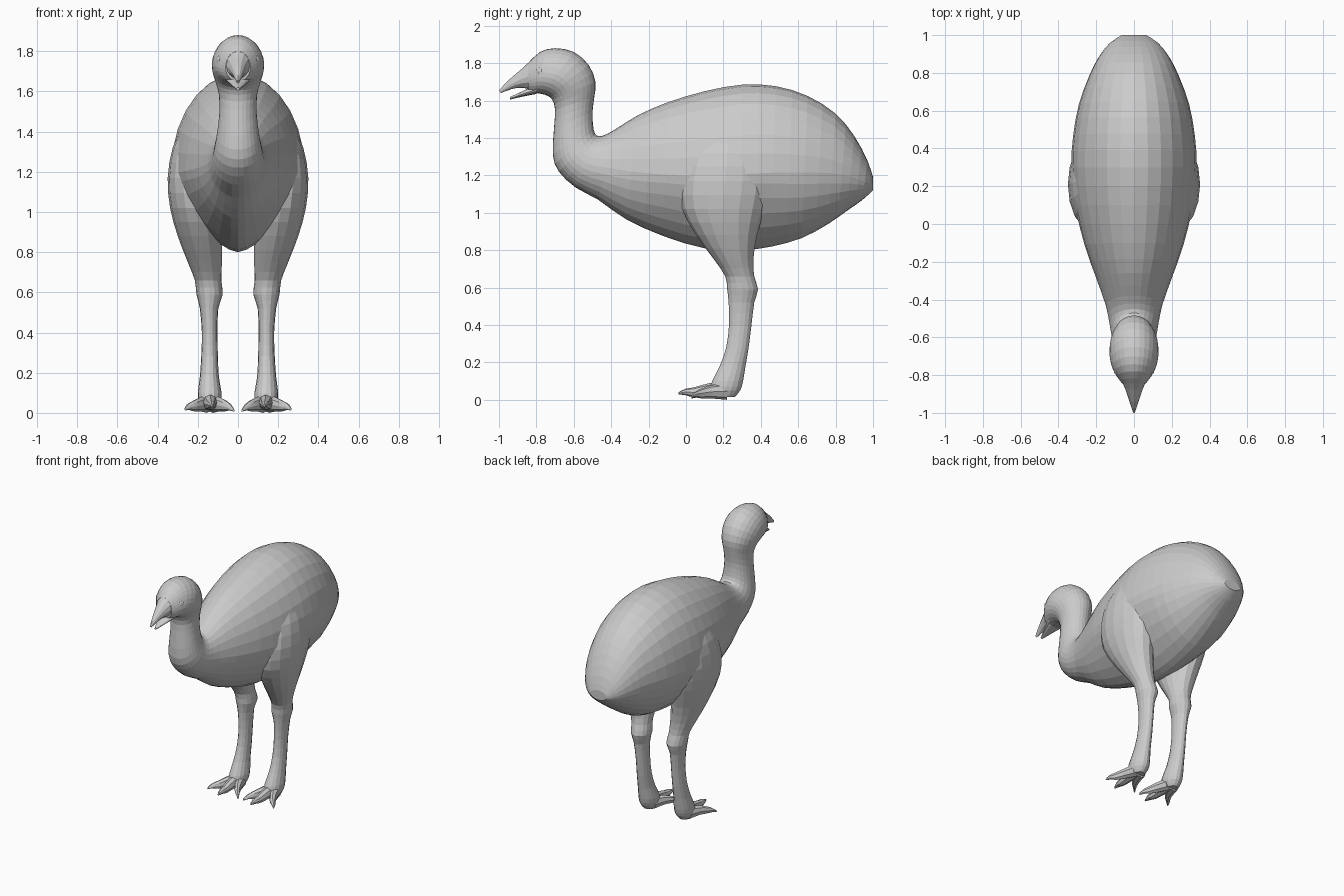
import bpy, bmesh, math
from mathutils import Vector


def smooth_rows(rows, steps):
    """Catmull-Rom interpolation through rows of numbers."""
    out = []
    for i in range(len(rows) - 1):
        a, b, c, d = (rows[max(i - 1, 0)], rows[i], rows[i + 1], rows[min(i + 2, len(rows) - 1)])
        for k in range(steps):
            t = k / steps
            out.append([0.5 * (2 * q + (r - p) * t + (2 * p - 5 * q + 4 * r - s) * t * t
                               + (3 * q - p - 3 * r + s) * t ** 3)
                        for p, q, r, s in zip(a, b, c, d)])
    return out + [list(rows[-1])]


def loft(name, rings, mirror=False):
    """Skin a list of point rings, with closed ends."""
    bm = bmesh.new()
    loops = [[bm.verts.new(p) for p in ring] for ring in rings]
    n = len(loops[0])
    for a, b in zip(loops, loops[1:]):
        for i in range(n):
            j = (i + 1) % n
            bm.faces.new((a[i], a[j], b[j], b[i]))
    bm.faces.new(loops[0])
    bm.faces.new(loops[-1])
    bmesh.ops.recalc_face_normals(bm, faces=bm.faces)
    me = bpy.data.meshes.new(name)
    bm.to_mesh(me)
    bm.free()
    ob = bpy.data.objects.new(name, me)
    bpy.context.collection.objects.link(ob)
    if mirror:
        ob.modifiers.new("Mirror", "MIRROR").use_mirror_merge = False
    return ob


def upright_ring(row, n, keel=True):
    """Ring across x from a top point, a bottom point and a half width; the belly is keeled."""
    ty, tz, by, bz, w = row
    top, bot = Vector((0, ty, tz)), Vector((0, by, bz))
    mid = bot.lerp(top, 0.46)
    blend = min(max((by + 0.55) / 0.4, 0), 1) if keel else 0
    blend *= 1 - min(max((by - 0.4) / 0.5, 0), 0.8)
    power = 2 - 0.5 * blend
    pts = []
    for i in range(n):
        a = 2 * math.pi * i / n
        c, s = math.cos(a), math.sin(a)
        if s >= 0:
            p = mid + (top - mid) * s
        else:
            s = abs(s) ** (2 / power)
            c = math.copysign(abs(c) ** (2 / power), c)
            p = mid + (bot - mid) * s
        pts.append(p + Vector((w * c, 0, 0)))
    return pts


def flat_ring(row, n):
    """Horizontal ellipse from z, y range and x range."""
    z, y0, y1, x0, x1 = row
    return [((x0 + x1) / 2 + (x1 - x0) / 2 * math.cos(2 * math.pi * i / n),
             (y0 + y1) / 2 + (y1 - y0) / 2 * math.sin(2 * math.pi * i / n), z) for i in range(n)]


def toe_ring(row, n=8):
    """Cross-section of a toe in the xz plane: centre, half width, half height."""
    x, y, z, w, h = row
    return [(x + w * math.cos(2 * math.pi * i / n), y,
             max(0, z + h * math.sin(2 * math.pi * i / n))) for i in range(n)]


# Body, neck and head as one skin: top y, top z, bottom y, bottom z, half width
body = [
    (1.0, 1.19, 1.0, 1.12, 0.065),
    (0.97, 1.28, 0.945, 1.07, 0.13),
    (0.90, 1.41, 0.86, 1.01, 0.19),
    (0.80, 1.53, 0.76, 0.94, 0.24),
    (0.65, 1.625, 0.62, 0.865, 0.292),
    (0.48, 1.677, 0.46, 0.82, 0.322),
    (0.30, 1.685, 0.30, 0.80, 0.332),
    (0.10, 1.65, 0.10, 0.81, 0.312),
    (-0.10, 1.59, -0.12, 0.875, 0.262),
    (-0.26, 1.52, -0.32, 0.965, 0.198),
    (-0.38, 1.445, -0.47, 1.07, 0.15),
    (-0.45, 1.41, -0.59, 1.135, 0.13),
    (-0.485, 1.42, -0.68, 1.22, 0.118),
    (-0.497, 1.47, -0.712, 1.31, 0.105),
    (-0.50, 1.54, -0.706, 1.45, 0.093),
    (-0.49, 1.62, -0.70, 1.55, 0.095),
    (-0.484, 1.70, -0.715, 1.605, 0.112),
    (-0.52, 1.79, -0.74, 1.625, 0.127),
    (-0.60, 1.86, -0.77, 1.635, 0.13),
    (-0.70, 1.88, -0.80, 1.64, 0.117),
    (-0.78, 1.86, -0.825, 1.64, 0.092),
    (-0.845, 1.80, -0.845, 1.65, 0.062),
]
loft("body_neck_head", [upright_ring(r, 28) for r in smooth_rows(body, 2)])

# Open beak
upper = [(-0.82, 1.825, -0.82, 1.66, 0.07), (-0.875, 1.772, -0.88, 1.668, 0.045),
         (-0.94, 1.717, -0.93, 1.662, 0.026), (-1.0, 1.655, -0.99, 1.64, 0.006)]
lower = [(-0.80, 1.69, -0.80, 1.635, 0.062), (-0.87, 1.652, -0.87, 1.622, 0.036),
         (-0.94, 1.62, -0.94, 1.605, 0.008)]
loft("upper_beak", [upright_ring(r, 12, False) for r in smooth_rows(upper, 2)])
loft("lower_beak", [upright_ring(r, 12, False) for r in smooth_rows(lower, 2)])

# Eyes
for side, label in ((1, "left"), (-1, "right")):
    bpy.ops.mesh.primitive_uv_sphere_add(segments=12, ring_count=8, radius=0.028,
                                         location=(side * 0.08, -0.775, 1.755))
    bpy.context.object.name = label + "_eye"

# Thigh, shank and heel: z, front y, back y, inner x, outer x
leg = [
    (1.44, 0.10, 0.36, 0.14, 0.27),
    (1.32, 0.02, 0.42, 0.12, 0.325),
    (1.17, -0.03, 0.45, 0.10, 0.35),
    (1.02, -0.02, 0.42, 0.09, 0.338),
    (0.88, 0.055, 0.38, 0.08, 0.30),
    (0.75, 0.15, 0.36, 0.08, 0.25),
    (0.66, 0.21, 0.365, 0.083, 0.215),
    (0.59, 0.22, 0.385, 0.076, 0.207),
    (0.52, 0.228, 0.365, 0.098, 0.19),
    (0.40, 0.23, 0.35, 0.102, 0.18),
    (0.28, 0.215, 0.335, 0.10, 0.183),
    (0.18, 0.18, 0.318, 0.095, 0.19),
    (0.10, 0.14, 0.305, 0.082, 0.20),
    (0.05, 0.13, 0.29, 0.085, 0.197),
    (0.015, 0.16, 0.26, 0.105, 0.18),
]
loft("legs", [flat_ring(r, 16) for r in smooth_rows(leg, 2)], True)

# Three clawed toes per foot: x, y, z, half width, half height
toes = {
    "middle_toes": [(0.14, 0.22, 0.055, 0.045, 0.045), (0.138, 0.12, 0.05, 0.034, 0.038),
                    (0.135, 0.04, 0.04, 0.026, 0.026), (0.133, 0.0, 0.042, 0.02, 0.018),
                    (0.13, -0.04, 0.035, 0.005, 0.006)],
    "outer_toes": [(0.155, 0.22, 0.045, 0.04, 0.045), (0.185, 0.14, 0.043, 0.032, 0.036),
                   (0.22, 0.08, 0.034, 0.024, 0.026), (0.243, 0.055, 0.03, 0.017, 0.016),
                   (0.262, 0.03, 0.018, 0.005, 0.006)],
    "inner_toes": [(0.125, 0.22, 0.045, 0.04, 0.045), (0.095, 0.14, 0.043, 0.032, 0.036),
                   (0.062, 0.08, 0.034, 0.022, 0.026), (0.042, 0.055, 0.028, 0.015, 0.016),
                   (0.022, 0.03, 0.012, 0.005, 0.006)],
}
for name, path in toes.items():
    loft(name, [toe_ring(r) for r in smooth_rows(path, 2)], True)
